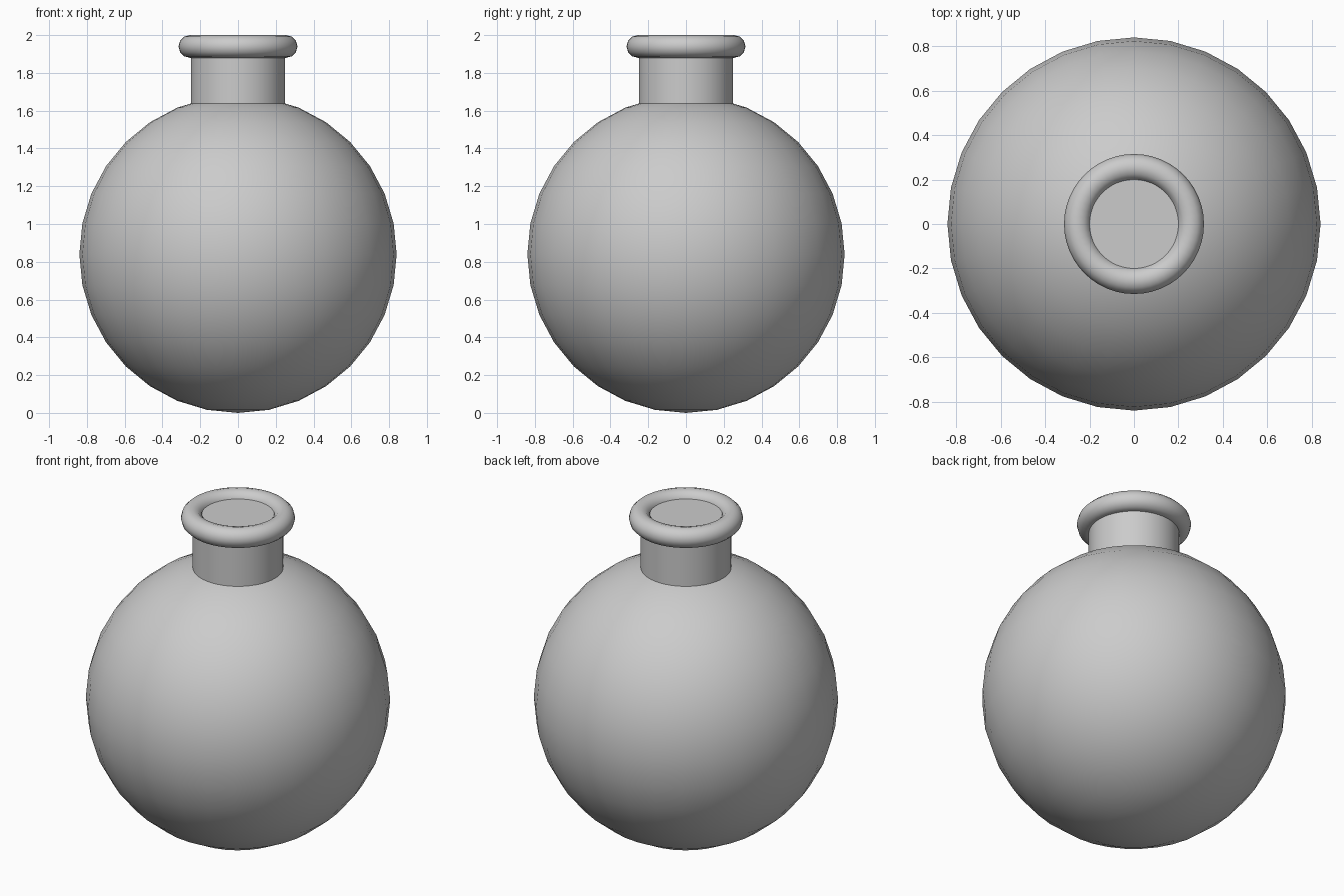
import bpy

if "Cube" in bpy.data.objects:
    bpy.data.objects.remove(bpy.data.objects["Cube"])


def finish(name):
    obj = bpy.context.object
    obj.name = name
    bpy.ops.object.shade_smooth_by_angle(angle=0.7)
    return obj


# Round body
bpy.ops.mesh.primitive_uv_sphere_add(segments=32, ring_count=16, radius=0.84,
                                     location=(0, 0, 0.84))
finish("body")

# Solid neck, whose top closes the mouth inside the lip
neck_bottom, neck_top = 1.45, 1.96
bpy.ops.mesh.primitive_cylinder_add(vertices=48, radius=0.25,
                                    depth=neck_top - neck_bottom,
                                    location=(0, 0, (neck_bottom + neck_top) / 2))
finish("neck")

# Rounded lip
bpy.ops.mesh.primitive_torus_add(major_radius=0.255, minor_radius=0.06,
                                 major_segments=48, minor_segments=12,
                                 location=(0, 0, 1.94))
finish("lip")
